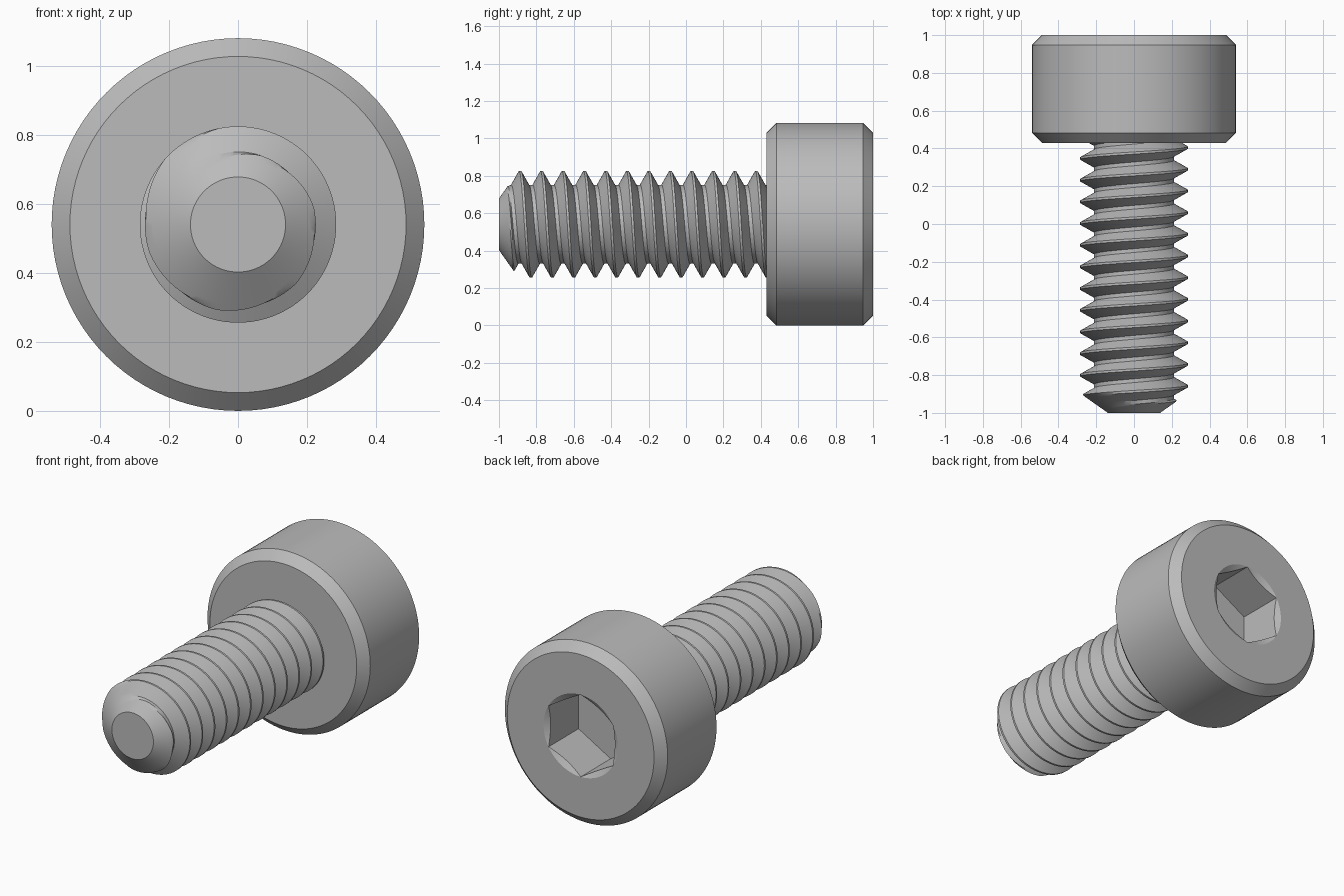
import bpy, bmesh, math

if "Cube" in bpy.data.objects:
    bpy.data.objects.remove(bpy.data.objects["Cube"], do_unlink=True)

# Overall sizes
SEGS = 96
AXIS_Z = 0.541
PITCH = 0.1148
MAJOR_R, MINOR_R = 0.285, 0.211
CREST_HALF, ROOT_HALF = 0.006, 0.010
TIP_R, TIP_SLOPE = 0.138, 1.42
HEX_FLAT = 0.2135
HEX_CORNER = HEX_FLAT / math.cos(math.radians(30))

steel = bpy.data.materials.new("steel_grey")
steel.use_nodes = True
GREY = (0.5, 0.5, 0.5, 1.0)
steel.diffuse_color = GREY
steel.node_tree.nodes["Principled BSDF"].inputs["Base Color"].default_value = GREY


def build_turned(name, column):
    """Skin the (radius, y) columns around the screw axis and cap both ends."""
    bm = bmesh.new()
    cols = []
    for j in range(SEGS + 1):
        a = math.tau * j / SEGS
        cols.append([bm.verts.new((r * math.sin(a), y, AXIS_Z + r * math.cos(a)))
                     for r, y in column(j)])
    for c0, c1 in zip(cols, cols[1:]):
        for i in range(len(c0) - 1):
            bm.faces.new((c0[i], c0[i + 1], c1[i + 1], c1[i]))
    bmesh.ops.remove_doubles(bm, verts=bm.verts[:], dist=1e-4)
    bmesh.ops.holes_fill(bm, edges=bm.edges[:], sides=0)
    bmesh.ops.recalc_face_normals(bm, faces=bm.faces[:])
    mesh = bpy.data.meshes.new(name)
    bm.to_mesh(mesh)
    bm.free()
    mesh.materials.append(steel)
    obj = bpy.data.objects.new(name, mesh)
    bpy.context.collection.objects.link(obj)
    bpy.ops.object.select_all(action='DESELECT')
    obj.select_set(True)
    bpy.context.view_layer.objects.active = obj
    bpy.ops.object.shade_smooth_by_angle(angle=math.radians(25))
    return obj


# Head: chamfered cylinder with a countersunk hexagonal socket
def head_column(j):
    a = (360.0 * j / SEGS) % 60.0
    hex_r = HEX_FLAT / math.cos(math.radians(a - 30.0))
    return [(0.488, 0.43), (0.541, 0.483), (0.541, 0.947), (0.488, 1.0),
            (HEX_CORNER, 1.0),
            (hex_r, 1.0 - 0.58 * (HEX_CORNER - hex_r) - 0.0005),
            (hex_r, 0.715)]


# Threaded shank: one turn of the profile, repeated along a right-handed helix
FLANK = PITCH / 2 - CREST_HALF - ROOT_HALF
STEPS = 5
turn = [(-CREST_HALF, MAJOR_R)]
for i in range(STEPS + 1):
    t = i / STEPS
    turn.append((CREST_HALF + FLANK * t, MAJOR_R + (MINOR_R - MAJOR_R) * t))
for i in range(STEPS):
    t = i / STEPS
    turn.append((PITCH / 2 + ROOT_HALF + FLANK * t, MINOR_R + (MAJOR_R - MINOR_R) * t))


def shank_column(j):
    points = []
    for k in range(-3, 14):
        for u, r in turn:
            y = -0.887 + PITCH * (k + j / SEGS) + u
            if y <= -1.0:                      # flat tip
                points.append((TIP_R, -1.0))
            elif y >= 0.46:                    # end buried in the head
                points.append((0.2, 0.46))
            else:                              # thread cut by the tip chamfer
                points.append((min(r, TIP_R + TIP_SLOPE * (y + 1.0)), y))
    return points


build_turned("socket_head", head_column)
build_turned("threaded_shank", shank_column)
